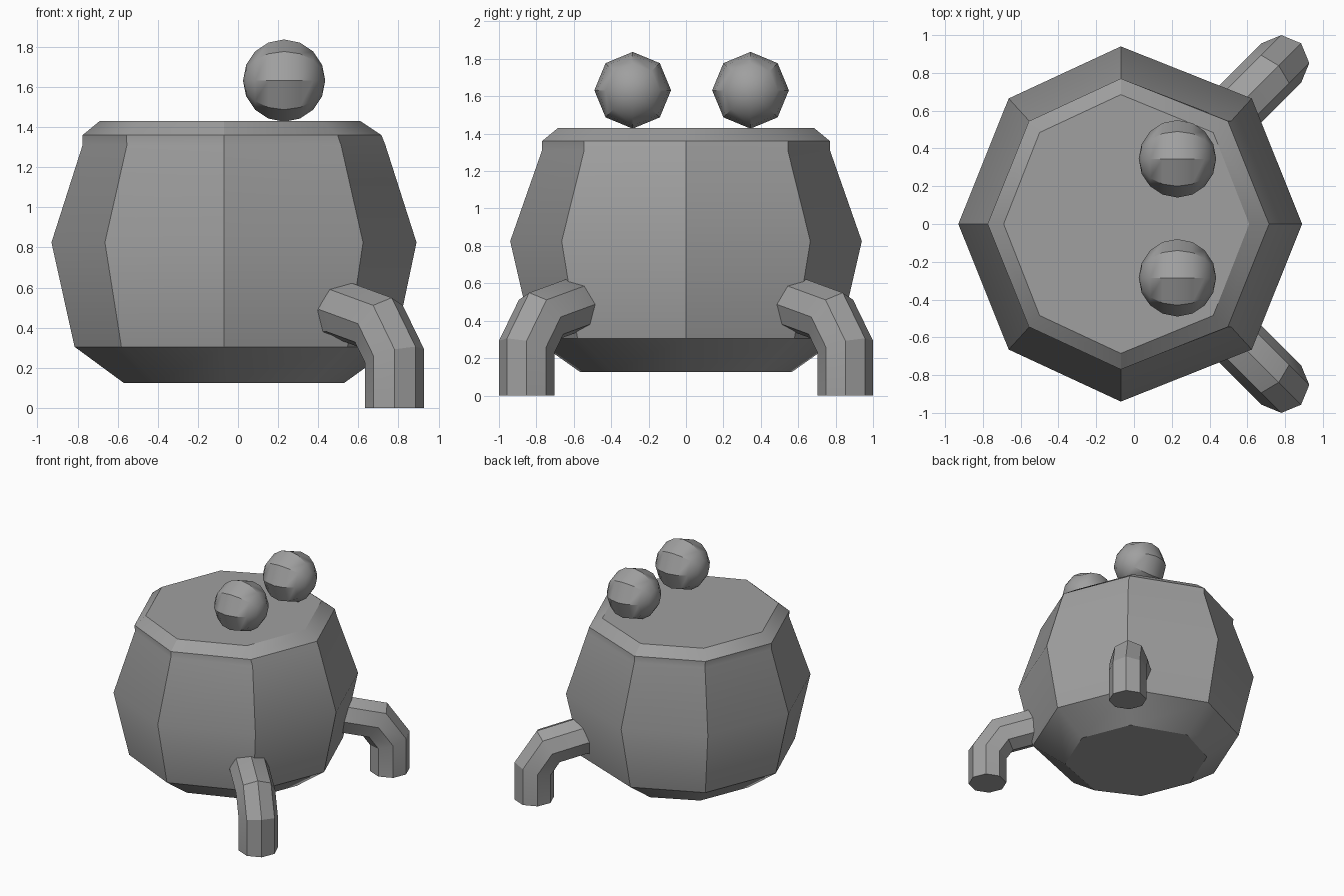
import bpy, bmesh, math
from mathutils import Vector, Matrix

cube = bpy.data.objects.get("Cube")
if cube:
    bpy.data.objects.remove(cube, do_unlink=True)

grey = bpy.data.materials.new("plain grey")
grey.use_nodes = True
colour = (0.35, 0.35, 0.35, 1)
grey.diffuse_color = colour
grey.node_tree.nodes["Principled BSDF"].inputs["Base Color"].default_value = colour

SIDES = 8


def finish(name, bm):
    bmesh.ops.recalc_face_normals(bm, faces=bm.faces)
    mesh = bpy.data.meshes.new(name)
    bm.to_mesh(mesh)
    bm.free()
    mesh.materials.append(grey)
    obj = bpy.data.objects.new(name, mesh)
    bpy.context.collection.objects.link(obj)
    bpy.ops.object.select_all(action='DESELECT')
    obj.select_set(True)
    bpy.context.view_layer.objects.active = obj
    bpy.ops.object.shade_smooth_by_angle(angle=math.radians(30))
    return obj


def loft(name, rings):
    """Skin a list of equal point rings and cap both ends."""
    bm = bmesh.new()
    loops = [[bm.verts.new(p) for p in ring] for ring in rings]
    for a, b in zip(loops, loops[1:]):
        for i in range(SIDES):
            j = (i + 1) % SIDES
            bm.faces.new((a[i], a[j], b[j], b[i]))
    bm.faces.new(loops[0])
    bm.faces.new(loops[-1])
    return finish(name, bm)


# Pot-shaped body: height, back x, front x, half depth
def body_ring(z, x_min, x_max, half_y):
    mid, half_x = (x_min + x_max) / 2, (x_max - x_min) / 2
    points = []
    for i in range(SIDES):
        a = math.tau * i / SIDES
        centre = -0.07 if i % 4 == 2 else mid
        points.append((centre + half_x * math.cos(a), half_y * math.sin(a), z))
    return points


profile = [
    (0.125, -0.57, 0.53, 0.565),
    (0.305, -0.815, 0.78, 0.82),
    (0.825, -0.93, 0.89, 0.94),
    (1.31, -0.775, 0.735, 0.77),
    (1.36, -0.775, 0.715, 0.77),
    (1.43, -0.69, 0.61, 0.685),
]
loft("body", [body_ring(*row) for row in profile])

# Bent legs: path as (distance inward, height), swept with an octagon
path = [Vector(p) for p in ((0, 0), (0, 0.26), (0.11, 0.42), (0.38, 0.49), (0.52, 0.46))]


def leg(name, side):
    inward = Vector((-1, -side, 0)).normalized()
    across = Vector((inward.y, -inward.x, 0))
    foot = Vector((0.78, 0.852 * side, 0))
    rings = []
    for k, p in enumerate(path):
        before = (p - path[k - 1]).normalized() if k else Vector((0, 1))
        after = (path[k + 1] - p).normalized() if k + 1 < len(path) else before
        tangent = (before + after).normalized()
        stretch = 1 / max(tangent.dot(before), 0.5)
        normal = (inward * tangent.y - Vector((0, 0, tangent.x))) * stretch
        centre = foot + inward * p.x + Vector((0, 0, p.y))
        rings.append([centre + 0.148 * (normal * math.cos(a) + across * math.sin(a))
                      for a in (math.tau * i / SIDES for i in range(SIDES))])
    loft(name, rings)


# Eyes: faceted balls with poles along x
def eye(name, y):
    bm = bmesh.new()
    place = Matrix.Translation((0.23, y, 1.632)) @ Matrix.Rotation(math.pi / 2, 4, 'Y')
    bmesh.ops.create_uvsphere(bm, u_segments=SIDES, v_segments=SIDES,
                              radius=0.205, matrix=place)
    finish(name, bm)


leg("left_leg", 1)
leg("right_leg", -1)
eye("left_eye", 0.345)
eye("right_eye", -0.285)
